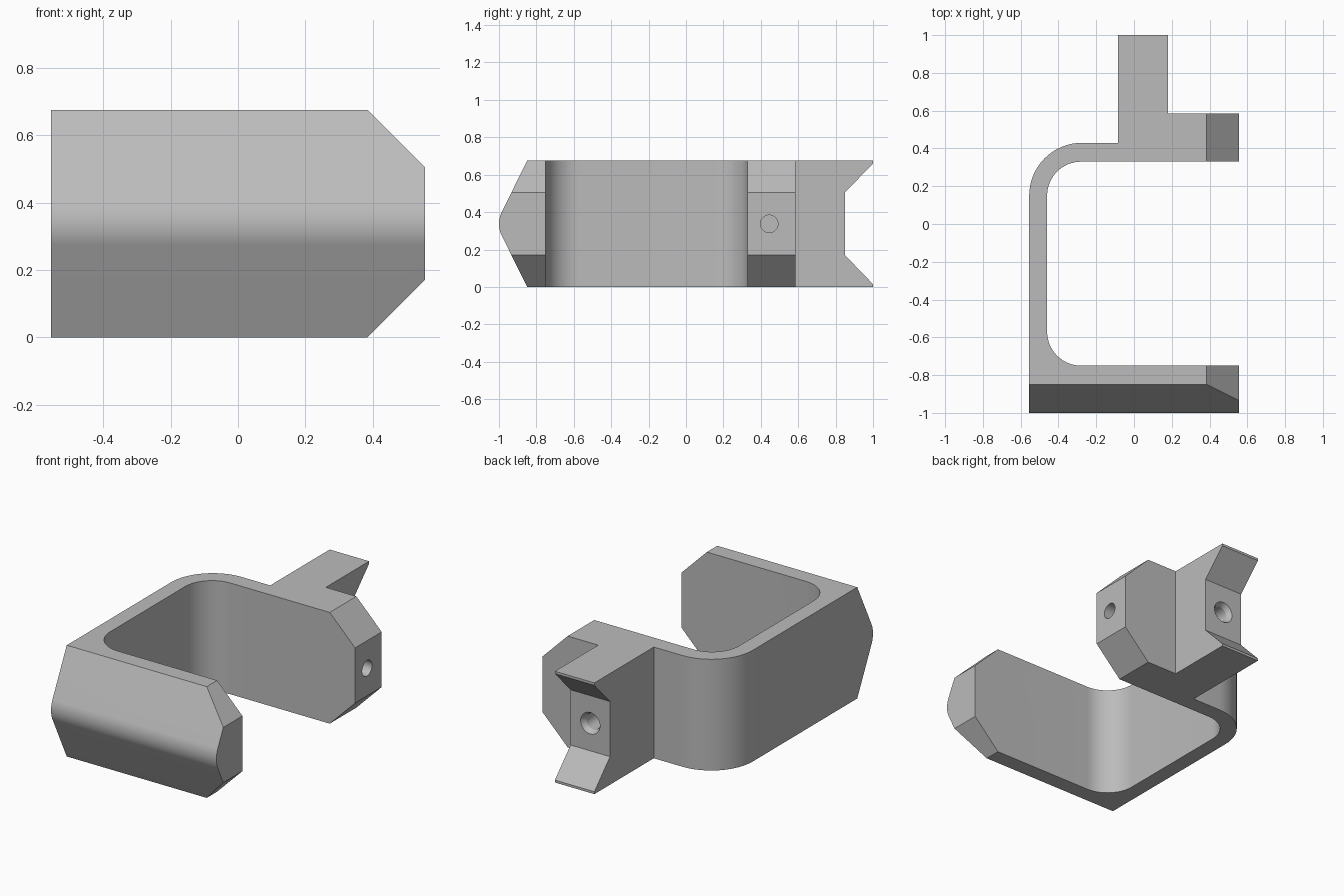
import bpy, bmesh
from math import sin, cos, radians, pi
from mathutils import Matrix, Vector

cube = bpy.data.objects.get("Cube")
if cube:
    bpy.data.objects.remove(cube, do_unlink=True)

HEIGHT = 0.675
MID = HEIGHT / 2

grey = bpy.data.materials.new("plain grey")
grey.use_nodes = True
grey.diffuse_color = (0.5, 0.5, 0.5, 1)
grey.node_tree.nodes["Principled BSDF"].inputs["Base Color"].default_value = (0.5, 0.5, 0.5, 1)


def arc(cx, cy, r, start, end, steps=16):
    angles = [radians(start + (end - start) * i / steps) for i in range(steps + 1)]
    return [(cx + r * cos(a), cy + r * sin(a)) for a in angles]


def finish(bm, name):
    bmesh.ops.recalc_face_normals(bm, faces=bm.faces)
    mesh = bpy.data.meshes.new(name)
    bm.to_mesh(mesh)
    bm.free()
    mesh.materials.append(grey)
    ob = bpy.data.objects.new(name, mesh)
    bpy.context.collection.objects.link(ob)
    return ob


def prism(name, outline, place, low, high):
    """Extrude a 2D outline; place maps (u, v, depth) to a 3D point."""
    bm = bmesh.new()
    face = bm.faces.new([bm.verts.new(place(u, v, low)) for u, v in outline])
    moved = bmesh.ops.extrude_face_region(bm, geom=[face])["geom"]
    shift = Vector(place(0, 0, high)) - Vector(place(0, 0, low))
    bmesh.ops.translate(bm, vec=shift, verts=[g for g in moved if isinstance(g, bmesh.types.BMVert)])
    return finish(bm, name)


def drill(name, mouth, inward, rim, bore, sink, depth):
    """Blind bore with a tapered mouth, spun around its axis."""
    profile = [(0, -0.05), (rim, -0.05), (rim, 0), (bore, sink), (bore, depth), (0, depth)]
    bm = bmesh.new()
    verts = [bm.verts.new((r, 0, d)) for r, d in profile]
    edges = [bm.edges.new(pair) for pair in zip(verts, verts[1:])]
    bmesh.ops.spin(bm, geom=verts + edges, cent=(0, 0, 0), axis=(0, 0, 1), angle=2 * pi, steps=32)
    bmesh.ops.remove_doubles(bm, verts=bm.verts, dist=0.0001)
    turn = Vector(inward).to_track_quat('Z', 'Y').to_matrix().to_4x4()
    bm.transform(Matrix.Translation(mouth) @ turn)
    return finish(bm, name)


def combine(target, tool, operation):
    mod = target.modifiers.new(tool.name, 'BOOLEAN')
    mod.operation = operation
    mod.solver = 'EXACT'
    mod.object = tool
    bpy.context.view_layer.objects.active = target
    bpy.ops.object.modifier_apply(modifier=mod.name)
    bpy.data.objects.remove(tool, do_unlink=True)


# Plan of the C-shaped bracket with its rear tail
plan = [(-0.555, -1.1), (0.7, -1.1), (0.7, -0.75)]
plan += arc(-0.28, -0.57, 0.18, 270, 180)
plan += arc(-0.28, 0.15, 0.18, 180, 90)
plan += [(0.7, 0.33), (0.7, 0.585), (0.18, 0.585), (0.18, 1), (-0.085, 1), (-0.085, 0.43)]
plan += arc(-0.275, 0.15, 0.28, 90, 180)
bracket = prism("bracket", plan, lambda u, v, d: (u, v, d), 0, HEIGHT)

# Side outline: rounded wedge nose in front, V notch at the back
side = [(-0.80, -0.1), (1.05, -0.1), (1.05, -0.037), (0.85, 0.17), (0.85, HEIGHT - 0.17),
        (1.05, HEIGHT + 0.037), (1.05, HEIGHT + 0.1), (-0.80, HEIGHT + 0.1)]
side += arc(-0.86, MID, 0.14, 153.43, 206.57)
combine(bracket, prism("side_outline", side, lambda u, v, d: (d, u, v), -0.8, 0.8), 'INTERSECT')

# Front outline: bevelled arm tips
tips = [(-0.8, -0.1), (0.285, -0.1), (0.555, 0.17), (0.555, HEIGHT - 0.17),
        (0.285, HEIGHT + 0.1), (-0.8, HEIGHT + 0.1)]
combine(bracket, prism("tip_outline", tips, lambda u, v, d: (u, d, v), -1.2, 1.2), 'INTERSECT')

# Screw holes
holes = [
    ("front_arm_right_hole", (-0.555, -0.868, MID), (1, 0, 0), 0.065, 0.048, 0.03),
    ("front_arm_left_hole", (0.555, -0.868, MID), (-1, 0, 0), 0.065, 0.048, 0.03),
    ("back_arm_hole", (0.555, 0.445, MID), (-1, 0, 0), 0.047, 0.047, 0.03),
    ("tail_hole", (0.0475, 0.85, MID), (0, -1, 0), 0.065, 0.048, 0.03),
]
for name, mouth, inward, rim, bore, sink in holes:
    combine(bracket, drill(name, mouth, inward, rim, bore, sink, 0.25), 'DIFFERENCE')

# Smooth the curves, keep the corners crisp
bpy.ops.object.select_all(action='DESELECT')
bracket.select_set(True)
bpy.context.view_layer.objects.active = bracket
bpy.ops.object.shade_smooth_by_angle(angle=radians(25))
